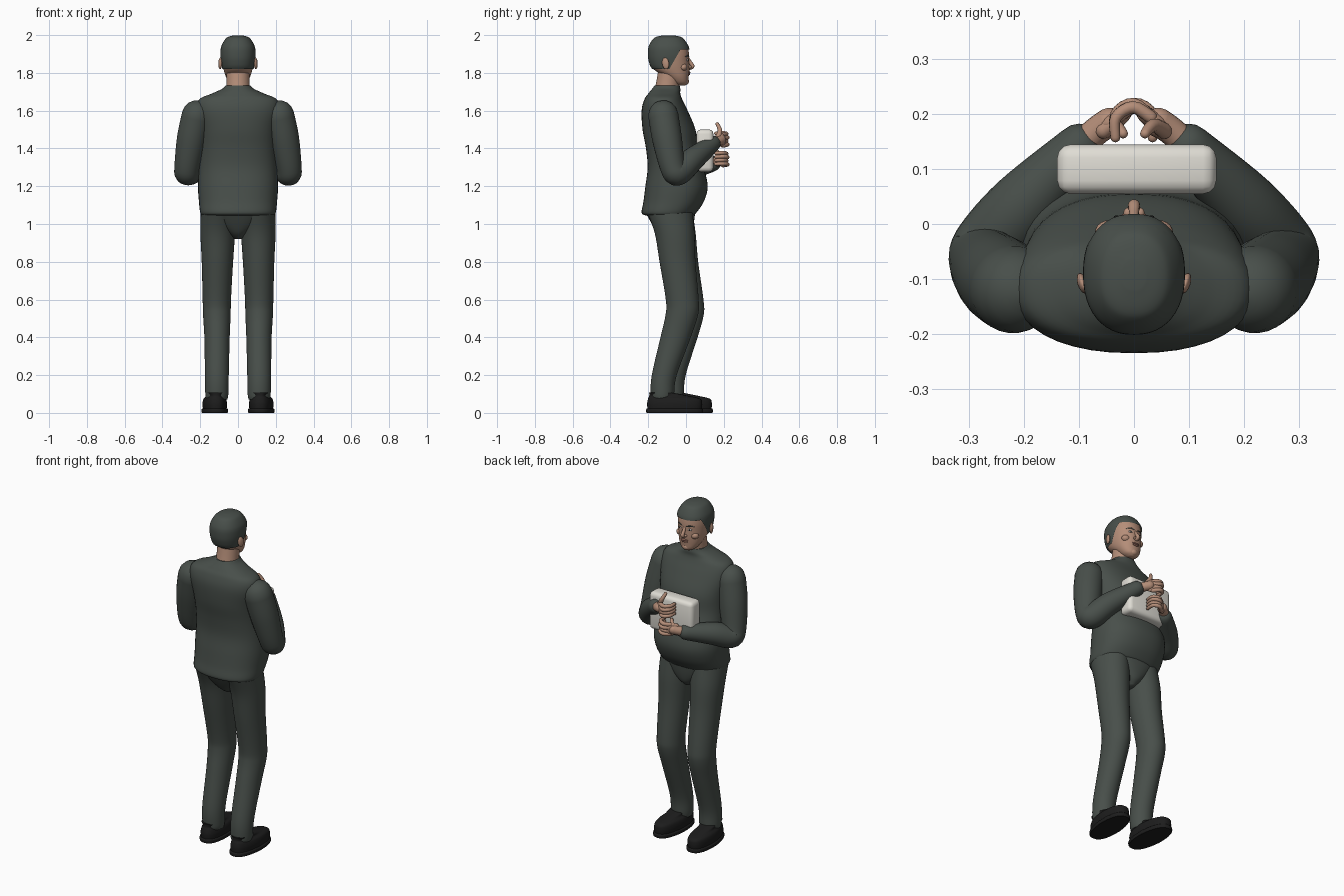
import bpy, bmesh, math
from mathutils import Vector

if "Cube" in bpy.data.objects:
    bpy.data.objects.remove(bpy.data.objects["Cube"])


def material(name, *rgb):
    m = bpy.data.materials.new(name)
    m.use_nodes = True
    m.diffuse_color = (*rgb, 1)
    m.node_tree.nodes["Principled BSDF"].inputs["Base Color"].default_value = (*rgb, 1)
    return m


CLOTH = material("dark_green_grey", 0.065, 0.078, 0.069)
SKIN = material("skin", 0.46, 0.27, 0.19)
LIP = material("lip", 0.33, 0.16, 0.12)
BLACK = material("black_leather", 0.012, 0.012, 0.012)
CASE = material("off_white", 0.74, 0.72, 0.66)
WHITE = material("eye_white", 0.6, 0.56, 0.52)


def finish(name, bm, mat, angle=50):
    bmesh.ops.recalc_face_normals(bm, faces=bm.faces)
    me = bpy.data.meshes.new(name)
    bm.to_mesh(me)
    bm.free()
    me.materials.append(mat)
    for p in me.polygons:
        p.use_smooth = True
    me.set_sharp_from_angle(angle=math.radians(angle))
    ob = bpy.data.objects.new(name, me)
    bpy.context.collection.objects.link(ob)
    return ob


def smooth(rows, n=5):
    """Catmull-Rom interpolation of rows of numbers."""
    out = []
    for i in range(len(rows) - 1):
        a, b, c, d = (rows[min(max(k, 0), len(rows) - 1)] for k in range(i - 1, i + 3))
        for j in range(n):
            t = j / n
            out.append([0.5 * (2 * q + (r - p) * t + (2 * p - 5 * q + 4 * r - s) * t * t
                               + (3 * q - p - 3 * r + s) * t ** 3)
                        for p, q, r, s in zip(a, b, c, d)])
    return out + [list(rows[-1])]


def skin_rings(rings):
    """Bridge rings of points into a closed bmesh."""
    bm = bmesh.new()
    vs = [[bm.verts.new(p) for p in ring] for ring in rings]
    n = len(vs[0])
    for a, b in zip(vs, vs[1:]):
        for k in range(n):
            bm.faces.new((a[k], a[(k + 1) % n], b[(k + 1) % n], b[k]))
    bm.faces.new(vs[0])
    bm.faces.new(vs[-1])
    return bm


def stack(rows, power=2.0, sides=40, grow=0.0, steps=5):
    """Horizontal superellipse sections: z, centre x, centre y, half width, half depth."""
    rings = []
    for z, cx, cy, rx, ry in smooth(rows, steps):
        ring = []
        for k in range(sides):
            a = 2 * math.pi * k / sides
            c, s = math.cos(a), math.sin(a)
            ring.append((cx + (rx + grow) * math.copysign(abs(c) ** (2 / power), c),
                         cy + (ry + grow) * math.copysign(abs(s) ** (2 / power), s), z))
        rings.append(ring)
    return skin_rings(rings)


def tube(name, rows, mat, sides=20, steps=6):
    """Round-ended tube through rows of x, y, z, radius."""
    rows = smooth(rows, steps)
    pts = [Vector(r[:3]) for r in rows]
    last = len(pts) - 1
    tans = [(pts[min(i + 1, last)] - pts[max(i - 1, 0)]).normalized() for i in range(last + 1)]
    caps = [math.radians(a) for a in (85, 65, 45, 25)]
    secs = [(pts[0] - tans[0] * rows[0][3] * math.sin(a), tans[0], rows[0][3] * math.cos(a)) for a in caps]
    secs += [(p, t, r[3]) for p, t, r in zip(pts, tans, rows)]
    secs += [(pts[-1] + tans[-1] * rows[-1][3] * math.sin(a), tans[-1], rows[-1][3] * math.cos(a))
             for a in reversed(caps)]
    n, rings = tans[0].orthogonal(), []
    for p, t, r in secs:
        n = (n - t * n.dot(t)).normalized()
        b = t.cross(n)
        rings.append([p + (n * math.cos(w) + b * math.sin(w)) * r
                      for w in (2 * math.pi * k / sides for k in range(sides))])
    return finish(name, skin_rings(rings), mat)


def ball(name, loc, size, mat, turn=(0, 0, 0)):
    bm = bmesh.new()
    bmesh.ops.create_uvsphere(bm, u_segments=20, v_segments=12, radius=1)
    bmesh.ops.scale(bm, vec=size, verts=bm.verts)
    ob = finish(name, bm, mat)
    ob.location, ob.rotation_euler = loc, turn
    return ob


# Jumper body with a rounded belly and hem
finish("torso", stack([
    (1.045, 0, -.09, .185, .125), (1.06, 0, -.09, .2, .145), (1.12, 0, -.065, .207, .16),
    (1.2, 0, -.05, .212, .165), (1.3, 0, -.055, .207, .148), (1.4, 0, -.075, .2, .137),
    (1.5, 0, -.09, .205, .14), (1.6, 0, -.113, .22, .122), (1.66, 0, -.12, .205, .1),
    (1.69, 0, -.115, .14, .085), (1.715, 0, -.105, .085, .075), (1.733, 0, -.1, .066, .066)],
    2.3), CLOTH)
# Seat of the trousers
finish("hips", stack([
    (.92, 0, -.055, .02, .05), (.95, 0, -.06, .06, .085), (1.0, 0, -.07, .13, .11),
    (1.07, 0, -.085, .192, .135)], 2.2), CLOTH)

# Legs and shoes, with the -x foot placed a little further forward
for s, side in ((1, "left"), (-1, "right")):
    step = 0 if s > 0 else .055
    legs = [(1.06, .1, -.085, .097, .12), (.95, .107, -.06, .092, .105), (.8, .109, -.045, .083, .095),
            (.6, .112, -.02, .075, .087), (.52, .112, -.022, .073, .086), (.4, .111, -.055, .067, .08),
            (.2, .112, -.115, .063, .066), (.1, .112, -.125, .061, .062), (.07, .112, -.125, .055, .057)]
    finish(side + "_leg", stack([(z, s * x, y + step * (1.06 - z), rx, ry) for z, x, y, rx, ry in legs]), CLOTH)
    for part, rows in (
            ("sole", [(0, 0, 0, .068, .148), (.006, 0, 0, .071, .151), (.018, 0, 0, .071, .151), (.024, 0, 0, .066, .147)]),
            ("shoe", [(.02, 0, 0, .063, .144), (.05, 0, 0, .065, .146), (.075, 0, -.003, .059, .138),
                      (.09, 0, -.03, .045, .105), (.108, 0, -.075, .05, .06)])):
        bm = stack(rows, 2.6, 36)
        for v in bm.verts:
            v.co.x *= 1 - .12 * abs(v.co.y) / .15
        ob = finish(side + "_" + part, bm, BLACK)
        ob.location = (s * .123, -.06 + step * .93, 0)
        ob.rotation_euler.z = -s * .06

# Bent sleeves and hands around the case
for s, side, hz, thumb in ((1, "left", 1.445, .085), (-1, "right", 1.34, .045)):
    tube(side + "_sleeve", [
        (s * .218, -.12, 1.575, .08), (s * .245, -.1, 1.45, .079), (s * .27, -.07, 1.3, .067),
        (s * .262, -.04, 1.272, .067), (s * .2, .035, 1.3 + (hz - 1.34) * .4, .063),
        (s * .1, .14, hz - .02, .043)], CLOTH, 28)
    tube(side + "_wrist", [(s * .11, .13, hz - .02, .027), (s * .07, .168, hz - .008, .026),
                           (s * .045, .185, hz, .027)], SKIN)
    ball(side + "_palm", (s * .035, .19, hz), (.036, .017, .037), SKIN, (0, 0, -s * .55))
    for i in range(4):
        z = hz + (i - 1.5) * .019
        bend = .006 * (i % 2)
        tube(f"{side}_finger_{i + 1}", [
            (s * .03, .195, z, .012), (-s * .002, .219 - bend, z + .004, .0115),
            (-s * .033, .2 - bend, z + .008, .0105), (-s * .034, .158, z + .006, .009)], SKIN, 12, 4)
    tube(side + "_thumb", [(s * .055, .17, hz + .015, .015), (s * .035, .18, hz + thumb * .6, .012),
                           (s * .02, .165, hz + thumb, .009)], SKIN, 12, 4)

# Rounded case held against the chest
bm = bmesh.new()
bmesh.ops.create_cube(bm, size=1)
bmesh.ops.scale(bm, vec=(.29, .09, .225), verts=bm.verts)
bmesh.ops.bevel(bm, geom=bm.edges[:], offset=.024, segments=3, profile=.5, affect='EDGES')
finish("case", bm, CASE, 35).location = (.005, .1, 1.388)

# Neck and head
tube("neck", [(0, -.105, 1.69, .064), (0, -.095, 1.75, .062), (0, -.085, 1.81, .062)], SKIN, 28)
HEAD = [(1.733, 0, -.025, .02, .02), (1.748, 0, -.032, .044, .042), (1.78, 0, -.05, .064, .064),
        (1.82, 0, -.077, .077, .095), (1.86, 0, -.087, .084, .104), (1.9, 0, -.09, .087, .106),
        (1.94, 0, -.092, .083, .1), (1.97, 0, -.093, .065, .08), (1.985, 0, -.093, .045, .058),
        (1.993, 0, -.093, .015, .02)]
finish("head", stack(HEAD, 2.15), SKIN)

# Hair cap trimmed along nape, temples and forehead
bm = stack(HEAD, 2.25, 48, .006)
slope = Vector((0, -.105, .06))
for co, no in (((0, 0, 1.82), (0, 0, 1)), ((0, 0, 1.925), (0, 0, 1)), ((0, -.08, 1.835), slope)):
    bmesh.ops.bisect_plane(bm, geom=bm.verts[:] + bm.edges[:] + bm.faces[:], plane_co=co, plane_no=no)
bare = []
for f in bm.faces:
    c = f.calc_center_median()
    temple = (c - Vector((0, -.08, 1.835))).dot(slope) > 0
    if c.z < 1.82 or (c.z < 1.925 and not temple):
        bare.append(f)
bmesh.ops.delete(bm, geom=bare, context='FACES')
bm.verts.ensure_lookup_table()
for v in bm.verts:
    if v.co.z > 1.95:
        v.co.z += .006 * min(1, (v.co.z - 1.95) / .03)
finish("hair", bm, CLOTH)

# Face details
tube("nose", [(0, .006, 1.885, .008), (0, .02, 1.86, .009), (0, .034, 1.837, .011), (0, .022, 1.828, .012)], SKIN, 14)
ball("chin", (0, -.006, 1.755), (.026, .022, .02), SKIN)
ball("upper_lip", (0, .014, 1.802), (.023, .009, .006), LIP)
ball("lower_lip", (0, .013, 1.793), (.02, .009, .006), LIP)
for s, side in ((1, "left"), (-1, "right")):
    ball(side + "_nostril", (s * .011, .02, 1.831), (.008, .01, .007), SKIN)
    ball(side + "_eye", (s * .032, .008, 1.868), (.013, .006, .006), WHITE, (0, 0, -s * .3))
    ball(side + "_iris", (s * .032, .0125, 1.868), (.005, .003, .005), BLACK)
    tube(side + "_eyebrow", [(s * .014, .014, 1.886, .0035), (s * .034, .009, 1.891, .004),
                             (s * .053, -.004, 1.886, .0025)], CLOTH, 8)
    ball(side + "_cheek", (s * .045, -.015, 1.83), (.026, .022, .02), SKIN)
    ball(side + "_ear", (s * .094, -.108, 1.85), (.009, .019, .031), SKIN, (.15, 0, -s * .3))
